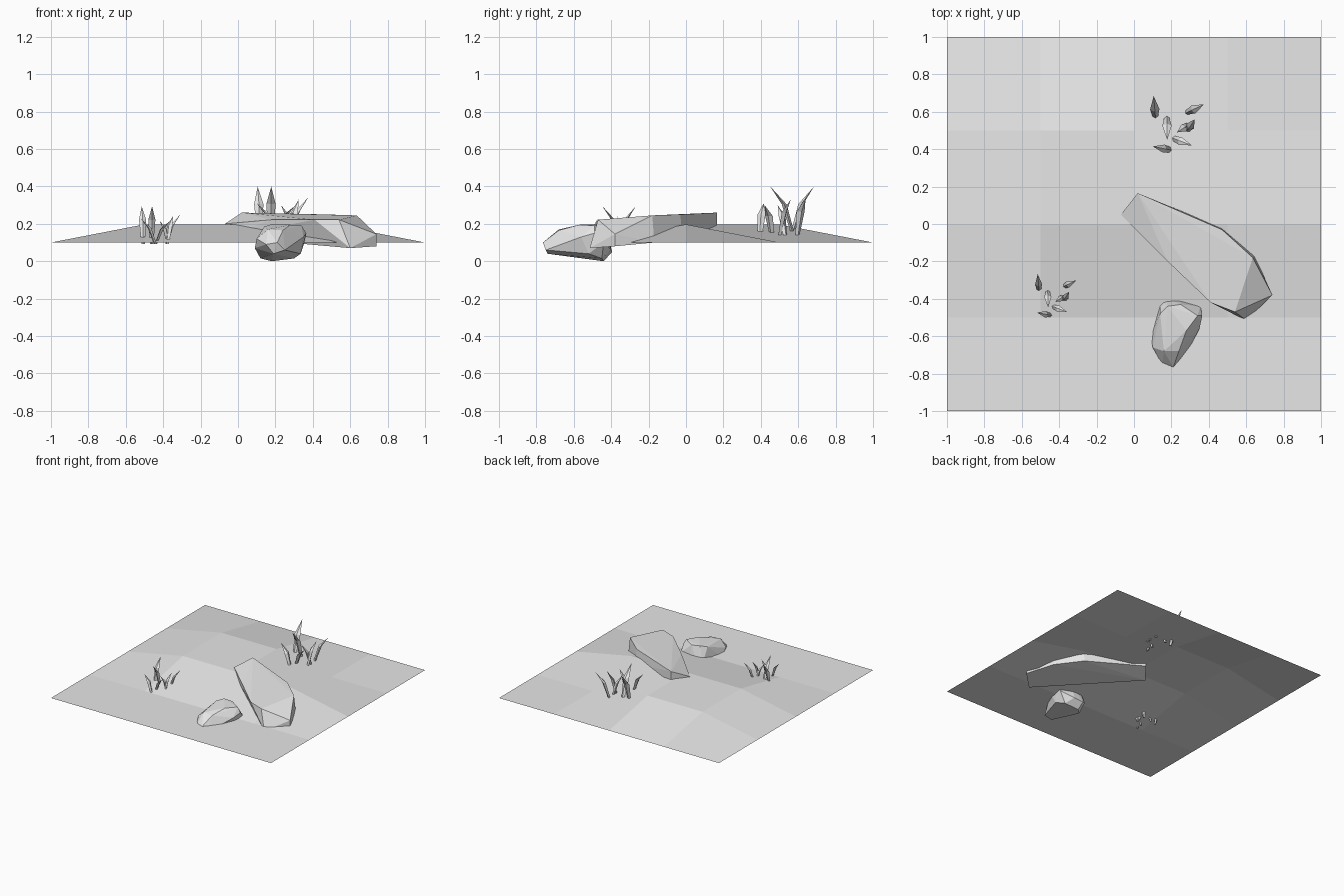
import bpy, bmesh
from mathutils import Vector

cube = bpy.data.objects.get("Cube")
if cube:
    bpy.data.objects.remove(cube, do_unlink=True)

# Single plain grey
grey = bpy.data.materials.new("light grey")
grey.use_nodes = True
grey.diffuse_color = (0.8, 0.8, 0.8, 1)
grey.node_tree.nodes["Principled BSDF"].inputs["Base Color"].default_value = grey.diffuse_color


def add_object(name, bm):
    mesh = bpy.data.meshes.new(name)
    bm.to_mesh(mesh)
    bm.free()
    mesh.materials.append(grey)
    obj = bpy.data.objects.new(name, mesh)
    bpy.context.collection.objects.link(obj)
    return obj


def rock(name, points):
    """Faceted boulder wrapped around a few corner points."""
    bm = bmesh.new()
    for p in points:
        bm.verts.new(p)
    result = bmesh.ops.convex_hull(bm, input=bm.verts[:])
    loose = {g for g in result["geom_interior"] + result["geom_unused"]
             if isinstance(g, bmesh.types.BMVert)}
    bmesh.ops.delete(bm, geom=list(loose), context='VERTS')
    bmesh.ops.dissolve_limit(bm, angle_limit=0.06, verts=bm.verts[:], edges=bm.edges[:])
    bmesh.ops.recalc_face_normals(bm, faces=bm.faces[:])
    return add_object(name, bm)


# Ground: four by four sheet with a raised middle
bm = bmesh.new()
bmesh.ops.create_grid(bm, x_segments=4, y_segments=4, size=1)
raised = {(-1, 0), (0, 0), (1, 0), (-1, 1), (0, 1)}
for v in bm.verts:
    cell = (round(v.co.x * 2), round(v.co.y * 2))
    v.co.z = 0.197 if cell in raised else 0.1
add_object("ground", bm)

# Long slab of rock
rock("long_rock", [
    (0.02, 0.165, 0.26), (0.47, -0.03, 0.25), (0.635, -0.18, 0.245),
    (0.54, -0.47, 0.222), (0.41, -0.42, 0.222), (0.18, -0.2, 0.222),
    (-0.07, 0.05, 0.2), (0.74, -0.38, 0.145), (0.74, -0.38, 0.08),
    (0.6, -0.515, 0.07), (0.02, 0.165, 0.17), (-0.07, 0.05, 0.13),
    (0.47, -0.02, 0.13), (0.645, -0.17, 0.1)])

# Small rounded rock
rock("small_rock", [
    (0.14, -0.48, 0.185), (0.18, -0.44, 0.198), (0.25, -0.43, 0.19),
    (0.34, -0.49, 0.19), (0.28, -0.57, 0.195), (0.16, -0.68, 0.17),
    (0.24, -0.68, 0.165), (0.365, -0.49, 0.15), (0.35, -0.56, 0.13),
    (0.14, -0.41, 0.06), (0.17, -0.395, 0.05), (0.25, -0.4, 0.06),
    (0.355, -0.44, 0.1), (0.1, -0.66, 0.12), (0.15, -0.75, 0.09),
    (0.21, -0.765, 0.1), (0.25, -0.75, 0.06), (0.19, -0.74, 0.04),
    (0.09, -0.6, 0.07), (0.12, -0.5, 0.015), (0.18, -0.44, 0),
    (0.3, -0.45, 0.015), (0.335, -0.52, 0.04)])

# Leaves: base x, base y, tip x, tip y, tip height
LEAVES = [
    (0.115, 0.565, 0.105, 0.685, 0.4), (0.175, 0.575, 0.178, 0.45, 0.4),
    (0.28, 0.595, 0.375, 0.64, 0.34), (0.285, 0.5, 0.325, 0.56, 0.33),
    (0.29, 0.53, 0.23, 0.49, 0.3), (0.2, 0.395, 0.1, 0.415, 0.31),
    (0.205, 0.46, 0.31, 0.42, 0.3)]


def add_leaf(bm, bx, by, tx, ty, top):
    """Four-sided blade: narrow foot, wide shoulder, pointed tip leaning out."""
    foot, tip = Vector((bx, by, 0.135)), Vector((tx, ty, top))
    lean = Vector((tx - bx, ty - by, 0)).normalized()
    side = Vector((-lean.y, lean.x, 0))
    shoulder = foot.lerp(tip, 0.4)
    shoulder.z = foot.z + (top - foot.z) * 0.64
    width = 0.022 + 0.03 * (top - 0.3)
    rings = []
    for centre, w, d in ((foot, 0.012, 0.009), (shoulder, width, 0.013)):
        offsets = (side * w, lean * d, -side * w, -lean * d)
        rings.append([bm.verts.new(centre + o) for o in offsets])
    point = bm.verts.new(tip)
    bm.faces.new(rings[0])
    for i in range(4):
        j = (i + 1) % 4
        bm.faces.new((rings[0][i], rings[0][j], rings[1][j], rings[1][i]))
        bm.faces.new((rings[1][i], rings[1][j], point))


# Two matching tufts, the front one smaller
ORIGIN = Vector((0.085, 0.38, 0.125))
for name, place, scale in (("back_grass_tuft", ORIGIN, 1),
                           ("front_grass_tuft", Vector((-0.53, -0.5, 0.085)), 0.76)):
    bm = bmesh.new()
    for leaf in LEAVES:
        add_leaf(bm, *leaf)
    for v in bm.verts:
        v.co = place + (v.co - ORIGIN) * scale
    bmesh.ops.recalc_face_normals(bm, faces=bm.faces[:])
    add_object(name, bm)
